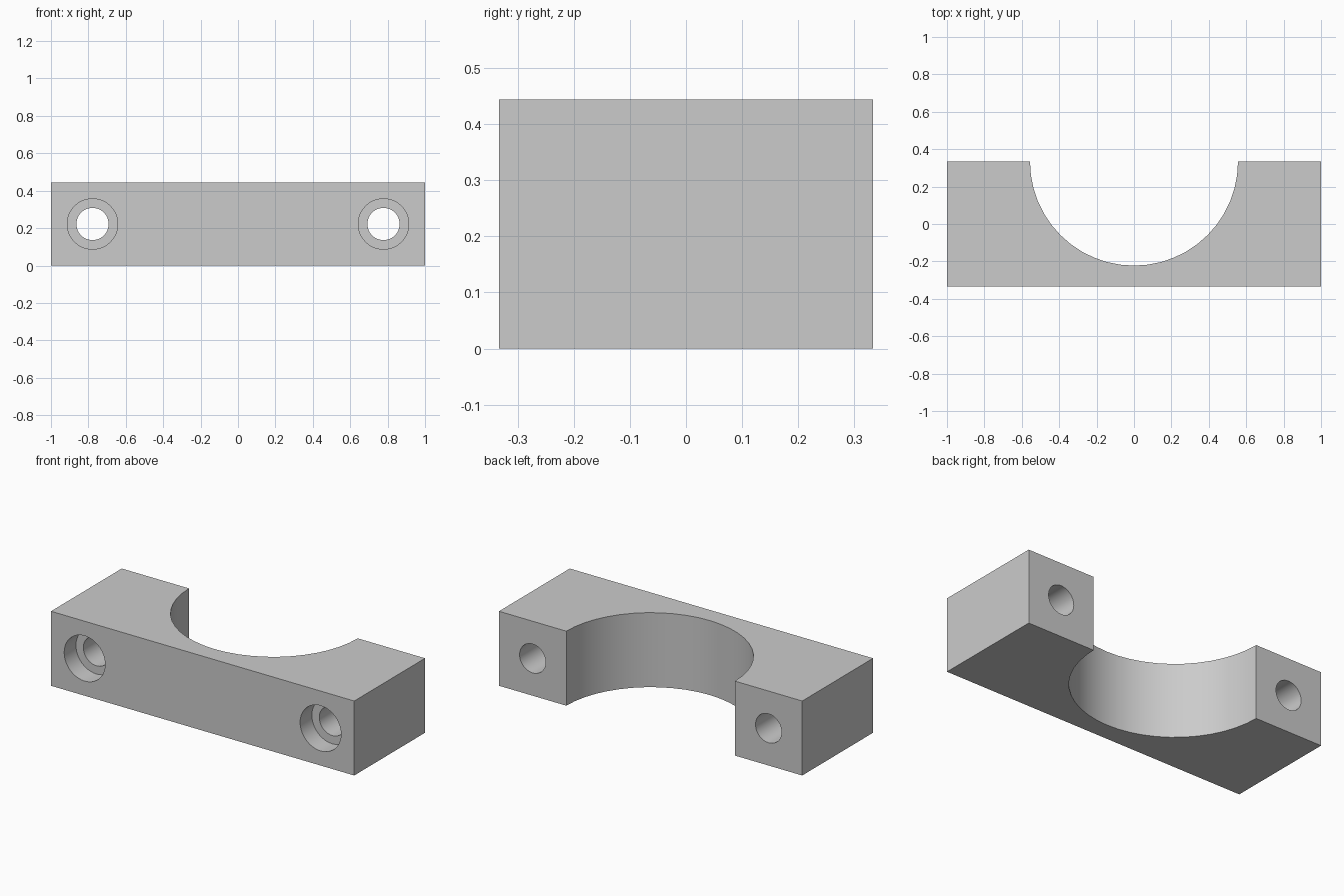
import bpy
import math

LENGTH, DEPTH, HEIGHT = 2.0, 0.667, 0.444
SADDLE_RADIUS = 0.556
BOLT_X, BOLT_RADIUS = 0.778, 0.086
BORE_RADIUS, BORE_DEPTH = 0.135, 0.111

cube = bpy.data.objects.get("Cube")
if cube:
    bpy.data.objects.remove(cube, do_unlink=True)

grey = bpy.data.materials.new("plain_grey")
grey.use_nodes = True
grey.diffuse_color = (0.6, 0.6, 0.6, 1)
grey.node_tree.nodes["Principled BSDF"].inputs["Base Color"].default_value = (0.6, 0.6, 0.6, 1)


def cylinder(name, radius, length, location, rotation=(0, 0, 0), sides=48):
    bpy.ops.mesh.primitive_cylinder_add(vertices=sides, radius=radius, depth=length,
                                        location=location, rotation=rotation)
    obj = bpy.context.object
    obj.name = name
    obj.hide_render = True
    obj.data.materials.append(grey)
    return obj


# Solid block
bpy.ops.mesh.primitive_cube_add(size=1, location=(0, 0, HEIGHT / 2))
block = bpy.context.object
block.name = "clamp_block"
block.scale = (LENGTH, DEPTH, HEIGHT)
bpy.ops.object.transform_apply(location=True, rotation=True, scale=True)
block.data.materials.append(grey)

# Half-round saddle cut into the back
cutters = [cylinder("saddle_cutter", SADDLE_RADIUS, 1, (0, DEPTH / 2, HEIGHT / 2))]

# Bolt holes with a counterbore on the front
along_y = (math.pi / 2, 0, 0)
for side, label in ((-1, "right"), (1, "left")):
    x = side * BOLT_X
    cutters.append(cylinder(label + "_bolt_cutter", BOLT_RADIUS, 1,
                            (x, 0, HEIGHT / 2), along_y))
    cutters.append(cylinder(label + "_counterbore_cutter", BORE_RADIUS, BORE_DEPTH * 2,
                            (x, -DEPTH / 2, HEIGHT / 2), along_y))

# Apply the cuts in turn
bpy.ops.object.select_all(action="DESELECT")
block.select_set(True)
bpy.context.view_layer.objects.active = block
for cutter in cutters:
    cut = block.modifiers.new(cutter.name, "BOOLEAN")
    cut.operation = "DIFFERENCE"
    cut.solver = "EXACT"
    cut.object = cutter
    bpy.ops.object.modifier_apply(modifier=cut.name)
    bpy.data.objects.remove(cutter, do_unlink=True)

# Smooth round walls, sharp edges
bpy.ops.object.shade_smooth_by_angle(angle=math.radians(30))
